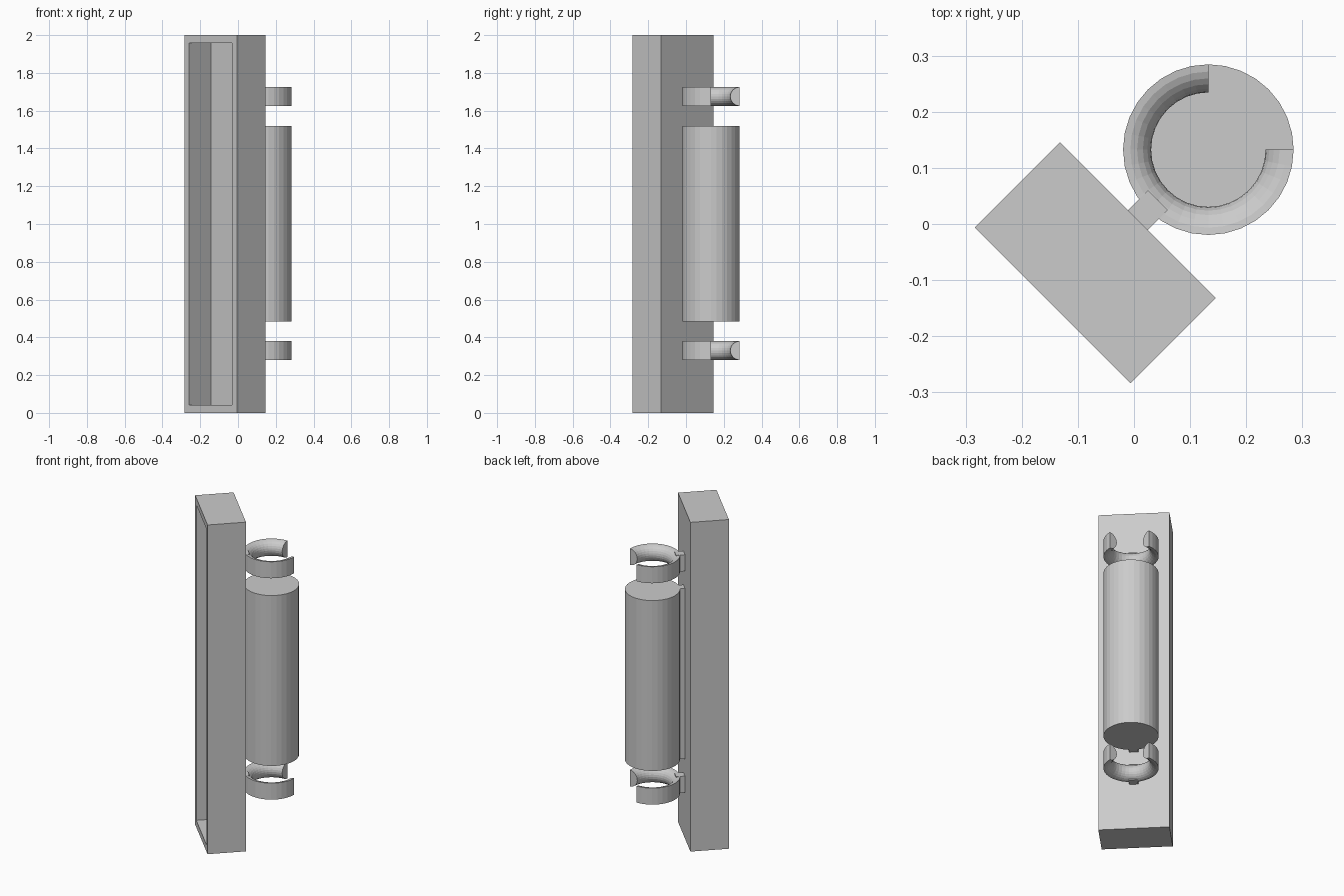
import bpy, bmesh
from math import sin, cos, pi, radians
from mathutils import Matrix, Vector

if "Cube" in bpy.data.objects:
    bpy.data.objects.remove(bpy.data.objects["Cube"])

TURN = Matrix.Rotation(radians(-45), 4, 'Z')   # the whole model sits at 45 degrees
CX = CY = 0.1325                               # axis of the grip and rings
R = 0.152


def finish(name, bm):
    bmesh.ops.recalc_face_normals(bm, faces=bm.faces)
    mesh = bpy.data.meshes.new(name)
    bm.to_mesh(mesh)
    bm.free()
    obj = bpy.data.objects.new(name, mesh)
    bpy.context.collection.objects.link(obj)
    return obj


def cuboid(bm, x, y, z):
    size = Vector((x[1] - x[0], y[1] - y[0], z[1] - z[0], 1))
    mid = Vector((sum(x) / 2, sum(y) / 2, sum(z) / 2))
    bmesh.ops.create_cube(bm, size=1, matrix=TURN @ Matrix.Translation(mid) @ Matrix.Diagonal(size))


# Tall case, hollowed out from its open face
bm = bmesh.new()
cuboid(bm, (-0.1965, 0.1965), (-0.205, 0.01), (0, 2))
face_dir = TURN @ Vector((0, -1, 0))
bm.normal_update()
front = max(bm.faces, key=lambda f: f.normal.dot(face_dir))
bmesh.ops.inset_region(bm, faces=[front], thickness=0.05)
for v in front.verts:                          # slightly taller rim at top and bottom
    v.co.z += 0.006 if v.co.z < 1 else -0.006
deep = bmesh.ops.extrude_discrete_faces(bm, faces=[front])['faces'][0]
bmesh.ops.translate(bm, verts=deep.verts, vec=-face_dir * 0.165)
finish("case", bm)

# Solid cylinder
bm = bmesh.new()
bmesh.ops.create_cone(bm, cap_ends=True, segments=32, radius1=R, radius2=R, depth=1.035,
                      matrix=Matrix.Translation((CX, CY, 1.0025)))
finish("cylinder", bm)


# Open clip rings: half-round section, flat outside, swept through 270 degrees
def clip_ring(name, z):
    bm = bmesh.new()
    n = 12
    verts = [bm.verts.new((CX, CY + R - 0.05 * sin(pi * i / n), z + 0.05 * cos(pi * i / n)))
             for i in range(n + 1)]
    section = bm.faces.new(verts)
    steps = 24
    rings = [verts]
    for s in range(1, steps + 1):
        rot = Matrix.Rotation(radians(270) * s / steps, 3, 'Z')
        c = Vector((CX, CY, 0))
        rings.append([bm.verts.new(rot @ (v.co - c) + c) for v in verts])
    for a, b in zip(rings, rings[1:]):
        for i in range(n + 1):
            j = (i + 1) % (n + 1)
            bm.faces.new((a[i], a[j], b[j], b[i]))
    bm.faces.new(rings[-1])
    finish(name, bm)


clip_ring("lower_clip", 0.33)
clip_ring("upper_clip", 1.675)

# Tabs joining each part to the case
for name, z in (("lower_tab", (0.28, 0.38)), ("cylinder_tab", (0.485, 1.52)),
                ("upper_tab", (1.625, 1.725))):
    bm = bmesh.new()
    cuboid(bm, (-0.025, 0.025), (0.005, 0.06), z)
    finish(name, bm)
